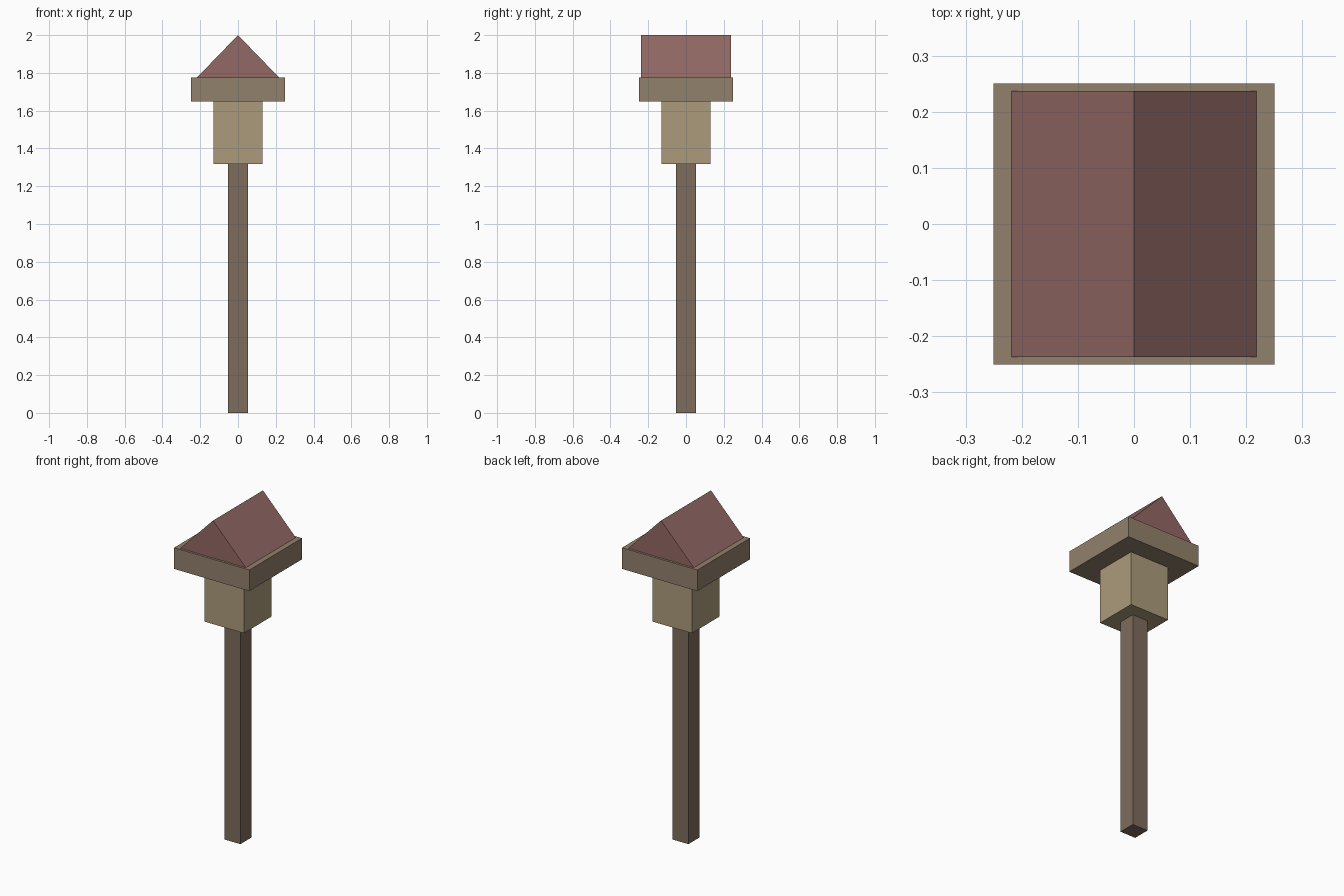
import bpy

if "Cube" in bpy.data.objects:
    bpy.data.objects.remove(bpy.data.objects["Cube"])


def material(name, color):
    mat = bpy.data.materials.new(name)
    mat.diffuse_color = (*color, 1)
    mat.use_nodes = True
    mat.node_tree.nodes["Principled BSDF"].inputs["Base Color"].default_value = mat.diffuse_color
    return mat


def prism(name, profile, half_depth, mat):
    """Extrude an XZ profile symmetrically along y."""
    n = len(profile)
    verts = [(x, y, z) for y in (-half_depth, half_depth) for x, z in profile]
    faces = [tuple(range(n)), tuple(range(2 * n - 1, n - 1, -1))]
    faces += [(i, i + n, (i + 1) % n + n, (i + 1) % n) for i in range(n)]
    mesh = bpy.data.meshes.new(name)
    mesh.from_pydata(verts, [], faces)
    mesh.materials.append(mat)
    obj = bpy.data.objects.new(name, mesh)
    bpy.context.collection.objects.link(obj)
    return obj


def block(name, half, z0, z1, mat):
    return prism(name, [(-half, z0), (half, z0), (half, z1), (-half, z1)], half, mat)


# Stacked square blocks: post, box and eave slab
block("post", 0.052, 0.0, 1.318, material("dark_wood", (0.21, 0.15, 0.11)))
block("house_box", 0.131, 1.318, 1.648, material("pale_wood", (0.41, 0.33, 0.20)))
block("eave_slab", 0.25, 1.648, 1.775, material("mid_wood", (0.29, 0.22, 0.15)))

# Gable roof with the ridge running front to back
prism("gable_roof", [(-0.218, 1.775), (0.218, 1.775), (0.0, 2.0)], 0.237,
      material("red_roof", (0.29, 0.14, 0.13)))
